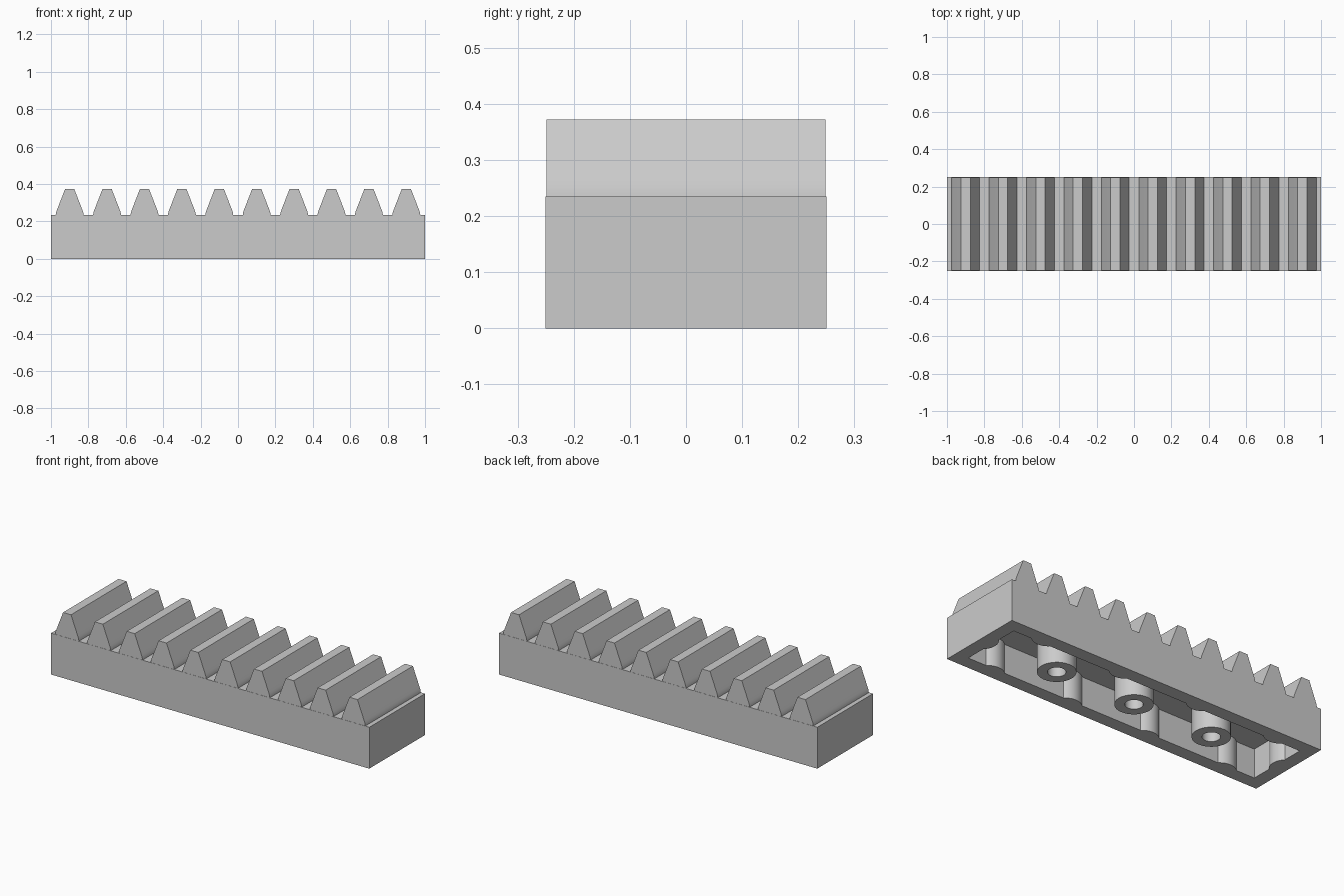
import bpy, bmesh, math
from mathutils import Matrix, Vector

cube = bpy.data.objects.get("Cube")
if cube:
    bpy.data.objects.remove(cube, do_unlink=True)

LENGTH, WIDTH, HEIGHT = 2.0, 0.5, 0.235   # base block
WALL, CEILING = 0.075, 0.165              # hollow underside
TEETH, PITCH = 10, 0.2

grey = bpy.data.materials.new("plain_grey")
grey.use_nodes = True
grey.diffuse_color = (0.6, 0.6, 0.6, 1)
grey.node_tree.nodes["Principled BSDF"].inputs["Base Color"].default_value = (0.6, 0.6, 0.6, 1)


def make_object(name, bm):
    bmesh.ops.recalc_face_normals(bm, faces=bm.faces)
    mesh = bpy.data.meshes.new(name)
    bm.to_mesh(mesh)
    bm.free()
    mesh.materials.append(grey)
    obj = bpy.data.objects.new(name, mesh)
    bpy.context.collection.objects.link(obj)
    return obj


def prism(name, points, direction):
    """Extrude a closed outline along a direction."""
    bm = bmesh.new()
    face = bm.faces.new([bm.verts.new(p) for p in points])
    new = bmesh.ops.extrude_face_region(bm, geom=[face])["geom"]
    moved = [v for v in new if isinstance(v, bmesh.types.BMVert)]
    bmesh.ops.translate(bm, vec=direction, verts=moved)
    return make_object(name, bm)


def smooth(obj):
    bpy.ops.object.select_all(action="DESELECT")
    obj.select_set(True)
    bpy.context.view_layer.objects.active = obj
    bpy.ops.object.shade_smooth_by_angle(angle=math.radians(30))


def rib(centre, along, inward, radius=0.085, rise=0.025, steps=10):
    """Shallow arc bulging from a wall into the hollow."""
    half = math.acos((radius - rise) / radius)
    arc = []
    for i in range(steps + 1):
        a = half * (2 * i / steps - 1)
        out = radius * math.cos(a) - (radius - rise)
        arc.append(centre + along * radius * math.sin(a) + inward * out)
    return arc


# Hollow outline: half of it, then the same half turned around
hx, hy = LENGTH / 2 - WALL, WIDTH / 2 - WALL
X, Y = Vector((1, 0, 0)), Vector((0, 1, 0))
half_outline = [Vector((-hx, -hy, 0))]
for x in (-0.75, -0.25, 0.25, 0.75):
    half_outline += rib(Vector((x, -hy, 0)), X, Y)
half_outline.append(Vector((hx, -hy, 0)))
half_outline += rib(Vector((hx, 0, 0)), Y, -X)
turn = Matrix.Rotation(math.pi, 3, "Z")
outline = half_outline + [turn @ p for p in half_outline]
drop = Vector((0, 0, -0.1))
cutter = prism("hollow_cutter", [p + drop for p in outline], (0, 0, CEILING + 0.1))
cutter.hide_render = True

# Base block with the hollow cut from below
bm = bmesh.new()
bmesh.ops.create_cube(bm, size=1, matrix=Matrix.Translation((0, 0, HEIGHT / 2))
                      @ Matrix.Diagonal((LENGTH, WIDTH, HEIGHT, 1)))
base = make_object("base_block", bm)
cut = base.modifiers.new("hollow", "BOOLEAN")
cut.operation, cut.solver, cut.object = "DIFFERENCE", "EXACT", cutter
bpy.ops.object.select_all(action="DESELECT")
bpy.context.view_layer.objects.active = base
base.select_set(True)
bpy.ops.object.modifier_apply(modifier=cut.name)
bpy.data.objects.remove(cutter, do_unlink=True)
smooth(base)

# Teeth across the top, each with a slightly steeper foot
flank = [(0.0745, HEIGHT), (0.0735, 0.243), (0.071, 0.253), (0.067, 0.264), (0.025, 0.372)]
profile = flank + [(-x, z) for x, z in reversed(flank)]
depth = WIDTH - 0.002
for i in range(TEETH):
    cx = (i - (TEETH - 1) / 2) * PITCH
    smooth(prism(f"tooth_{i + 1}", [(cx + x, -depth / 2, z) for x, z in profile], (0, depth, 0)))

# Three open tubes standing inside the hollow
OUTER, INNER = 0.098, 0.046
for i, x in enumerate((-0.5, 0, 0.5)):
    bm = bmesh.new()
    loop = [bm.verts.new((r, 0, z)) for r, z in
            ((INNER, CEILING), (INNER, 0), (OUTER, 0), (OUTER, CEILING))]
    edges = [bm.edges.new(pair) for pair in zip(loop, loop[1:])]
    bmesh.ops.spin(bm, geom=loop + edges, cent=(0, 0, 0), axis=(0, 0, 1),
                   angle=2 * math.pi, steps=32, use_merge=True)
    bmesh.ops.remove_doubles(bm, verts=bm.verts, dist=0.0005)
    tube = make_object(f"tube_{i + 1}", bm)
    # Open shells need outward normals checked on the bottom rim
    if any(p.normal.z > 0.5 for p in tube.data.polygons):
        tube.data.flip_normals()
    tube.location.x = x
    smooth(tube)
